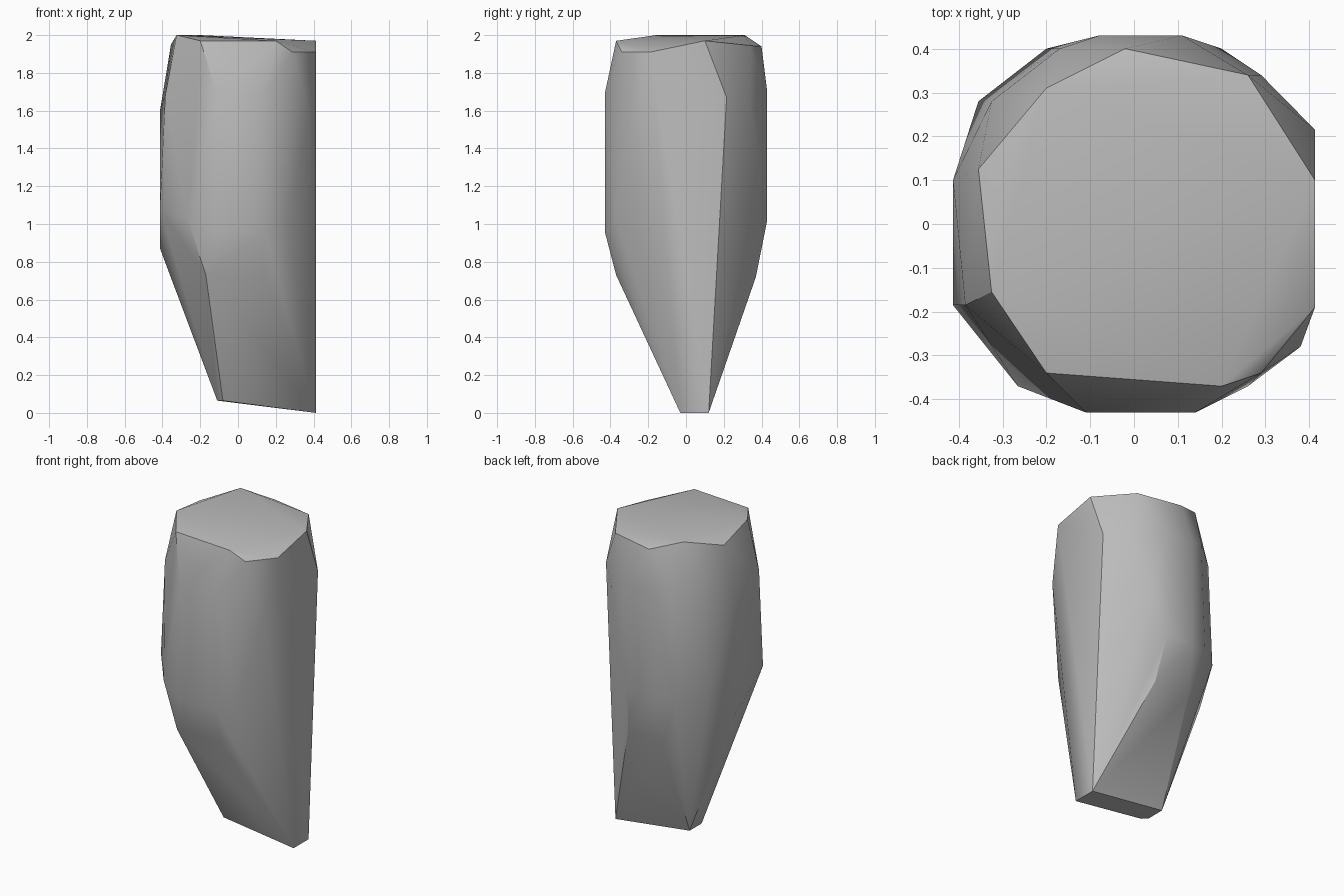
import bpy
import bmesh
import math

# Remove the default object only
default_cube = bpy.data.objects.get("Cube")
if default_cube:
    bpy.data.objects.remove(default_cube, do_unlink=True)


def make_material(name, colour):
    material = bpy.data.materials.new(name)
    material.use_nodes = True
    material.diffuse_color = colour
    shader = material.node_tree.nodes["Principled BSDF"]
    shader.inputs["Base Color"].default_value = colour
    return material


def add_column(mesh, x, y, *heights):
    """Corner points stacked above one plan position."""
    for z in heights:
        mesh.verts.new((x, y, z))


def build_faceted_stone(name, columns, material):
    """Wrap the corner points in a tight convex skin."""
    mesh = bmesh.new()
    for column in columns:
        add_column(mesh, *column)
    hull = bmesh.ops.convex_hull(mesh, input=mesh.verts[:])
    leftovers = set(hull["geom_interior"] + hull["geom_unused"])
    loose = [v for v in leftovers if isinstance(v, bmesh.types.BMVert)]
    bmesh.ops.delete(mesh, geom=loose, context="VERTS")
    # Merge triangles that lie in one facet
    bmesh.ops.dissolve_limit(mesh, angle_limit=math.radians(0.5),
                             verts=mesh.verts[:], edges=mesh.edges[:])
    bmesh.ops.recalc_face_normals(mesh, faces=mesh.faces[:])
    data = bpy.data.meshes.new(name)
    mesh.to_mesh(data)
    mesh.free()
    data.materials.append(material)
    stone = bpy.data.objects.new(name, data)
    bpy.context.collection.objects.link(stone)
    return stone


# Flat split side on the left, running from the crown to the wedge tip
side = 0.413
split_side = [
    (side, -0.19, 1.91), (side, 0.1, 1.97), (side, 0.215, 1.67),
    (side, -0.03, 0), (side, 0.12, 0),
]

# Narrow wedge tip at the base
tip = 0.065
wedge_tip = [(-0.08, -0.03, tip), (-0.11, 0, tip), (-0.11, 0.12, tip)]

# Gently sloping crown
crown = [
    (-0.2, -0.34, 1.97), (0.2, -0.37, 1.97), (0.29, -0.34, 1.91),
    (0.26, 0.34, 1.945), (-0.02, 0.4, 1.94), (-0.2, 0.31, 2),
    (-0.355, 0.125, 1.95), (-0.325, -0.155, 2),
]

# Front belly, with its shoulder and lower bend
depth = 0.43
front_belly = [
    (-0.11, -depth, 0.96, 1.69), (0.14, -depth, 0.96, 1.69),
    (-0.17, -0.37, 0.73), (0.14, -0.37, 0.73),
    (-0.265, -0.37, 1.02), (0.26, -0.37, 1.02), (0.38, -0.28, 1.57),
]

# Back belly
back_belly = [
    (-0.08, depth, 1.02, 1.7), (0.11, depth, 1.02, 1.7),
    (-0.1, 0.37, 0.72), (0.15, 0.37, 0.72),
    (-0.2, 0.4, 1.02), (-0.17, 0.4, 1.75),
    (0.2, 0.4, 1.3), (0.29, 0.34, 1.6),
]

# Rounded outer flank on the right
flank = [
    (-side, 0.1, 0.87, 1.6), (-side, -0.185, 1.08),
    (-0.385, -0.185, 1.68), (-0.355, 0.28, 1.05), (-0.325, 0.28, 1.7),
]

grey = make_material("stone grey", (0.5, 0.5, 0.5, 1))
stone = build_faceted_stone(
    "faceted_stone",
    split_side + wedge_tip + crown + front_belly + back_belly + flank, grey)

# Soft shading over shallow facets, crisp lines at the rim and split side
bpy.ops.object.select_all(action="DESELECT")
stone.select_set(True)
bpy.context.view_layer.objects.active = stone
bpy.ops.object.shade_smooth_by_angle(angle=math.radians(30))
